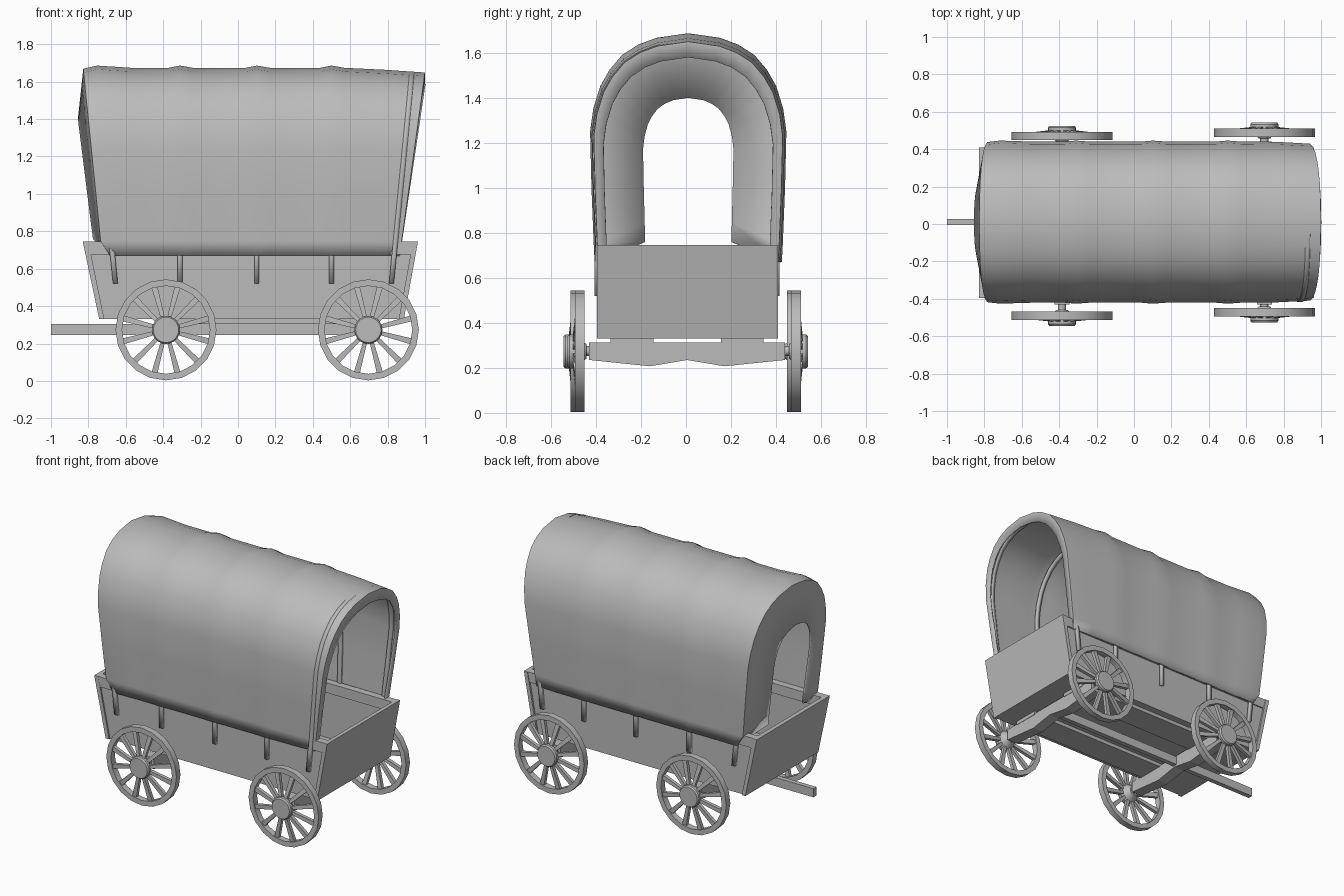
import bpy, bmesh, math
from mathutils import Matrix, Vector

default = bpy.data.objects.get("Cube")
if default:
    bpy.data.objects.remove(default)

grey = bpy.data.materials.new("plain grey")
grey.use_nodes = True
GREY = (0.5, 0.5, 0.5, 1)
grey.diffuse_color = GREY
grey.node_tree.nodes["Principled BSDF"].inputs["Base Color"].default_value = GREY


def add(name, mesh, smooth=False):
    """Link a mesh as a named object with the shared material."""
    obj = bpy.data.objects.new(name, mesh)
    bpy.context.scene.collection.objects.link(obj)
    if not mesh.materials:
        mesh.materials.append(grey)
    if smooth:
        bpy.ops.object.select_all(action='DESELECT')
        obj.select_set(True)
        bpy.context.view_layer.objects.active = obj
        bpy.ops.object.shade_smooth_by_angle(angle=math.radians(32))
    return obj


def prism(name, outline, lo, hi, axis='y'):
    """Extrude an outline: (x, z) along y, or (y, z) along x."""
    bm = bmesh.new()
    place = (lambda a, b, d: (a, d, b)) if axis == 'y' else (lambda a, b, d: (d, a, b))
    face = bm.faces.new([bm.verts.new(place(a, b, lo)) for a, b in outline])
    ext = bmesh.ops.extrude_face_region(bm, geom=[face])
    shift = Vector(place(0, 0, hi - lo))
    for v in ext["geom"]:
        if isinstance(v, bmesh.types.BMVert):
            v.co += shift
    bmesh.ops.recalc_face_normals(bm, faces=bm.faces)
    mesh = bpy.data.meshes.new(name)
    bm.to_mesh(mesh)
    bm.free()
    return add(name, mesh)


def box(name, x, y, z):
    return prism(name, [(x[0], z[0]), (x[1], z[0]), (x[1], z[1]), (x[0], z[1])], *y)


def sheet(name, rows, thickness):
    """Skin rows of points and give the surface thickness."""
    n = len(rows[0])
    faces = [(r * n + i, r * n + i + 1, (r + 1) * n + i + 1, (r + 1) * n + i)
             for r in range(len(rows) - 1) for i in range(n - 1)]
    mesh = bpy.data.meshes.new(name)
    mesh.from_pydata([p for row in rows for p in row], [], faces)
    obj = add(name, mesh, True)
    mod = obj.modifiers.new("thickness", 'SOLIDIFY')
    mod.thickness = thickness
    mod.offset = 0
    return obj


def lathe(bm, profile, steps=20):
    """Spin a closed (radius, y) profile around the y axis."""
    verts = [bm.verts.new((r, y, 0)) for r, y in profile]
    edges = [bm.edges.new((verts[i - 1], verts[i])) for i in range(len(verts))]
    bmesh.ops.spin(bm, geom=verts + edges, cent=(0, 0, 0), axis=(0, 1, 0),
                   angle=math.tau, steps=steps, use_duplicate=False)
    bmesh.ops.remove_doubles(bm, verts=bm.verts, dist=0.0005)


# Canvas cover: arches lofted along the wagon
BASE, MID = 0.67, 0.01
half = [(0.41, 0.67), (0.414, 0.75), (0.424, 1.0), (0.43, 1.25), (0.416, 1.35),
        (0.385, 1.45), (0.345, 1.52), (0.29, 1.585), (0.22, 1.63), (0.14, 1.66)]
arch = [(-y, z) for y, z in half] + [(0, 1.68)] + half[::-1]


def front_edge(z):
    return -0.68 if z < 0.7 else -0.73 - 0.1 * (z - 0.75)


def rear_edge(z):
    return 0.86 + 0.134 * (z - BASE)


def arch_row(x_at, sy, sz):
    return [(x_at(z), MID + y * sy, BASE + (z - BASE) * sz) for y, z in arch]


def toward(edge, x, t):
    return lambda z: edge(z) * (1 - t) + x * t


# Front panel closes in to a smaller arched opening
opening = []
for y, z in arch:
    zo = 0.76 + 0.64 * ((z - BASE) / 1.01) ** 0.8
    opening.append((-0.77 - 0.125 * (zo - 0.76), MID + y * 0.47, zo))
rows = [opening]
for t, s in ((0, 0.985), (0.15, 1), (0.55, 0.988)):
    rows.append(arch_row(toward(front_edge, -0.36, t), s, s))
for ridge in (-0.31, 0.1, 0.5):
    for dx, s in ((-0.06, 0.988), (0, 1), (0.07, 0.988)):
        rows.append(arch_row(lambda z, x=ridge + dx: x, s, s))
rows.append(arch_row(toward(rear_edge, 0.57, 0.5), 0.985, 0.978))
rows.append(arch_row(rear_edge, 0.965, 0.965))
rows.append(arch_row(rear_edge, 0.875, 0.9))      # turned-in rear hem
sheet("canvas_cover", rows, 0.012)

# Wooden hoops whose feet show on the side walls
foot = [(0.402, 0.52), (0.402, 0.66)]
bow = foot + [(y * 0.96, BASE + (z - BASE) * 0.965) for y, z in half[1:]]
bow = [(-y, z) for y, z in bow] + [(0, 1.642)] + [(y, z) for y, z in bow[::-1]]
hoops = ((-0.655, -0.77), (-0.31, -0.31), (0.1, 0.1), (0.5, 0.5), (0.82, 0.93))
for i, (low, high) in enumerate(hoops):
    strip = []
    for y, z in bow:
        x = low + (high - low) * (z - 0.52) / 1.12
        strip.append([(x - 0.013, 0.005 + y, z), (x + 0.013, 0.005 + y, z)])
    sheet(f"hoop_{i + 1}", strip, 0.018)

# Wagon box: slanted end boards, side walls, top rails and floor
TOP, LOW = 0.745, 0.33
prism("front_board", [(-0.83, TOP), (-0.80, TOP), (-0.715, LOW), (-0.742, LOW)], -0.395, 0.408)
prism("rear_board", [(0.962, TOP), (0.935, TOP), (0.86, LOW), (0.887, LOW)], -0.395, 0.408)
for side, s in (("right", -1), ("left", 1)):
    span = lambda a, b: sorted((0.005 + s * a, 0.005 + s * b))
    prism(f"{side}_wall", [(-0.81, TOP), (0.945, TOP), (0.87, LOW), (-0.725, LOW)],
          *span(0.365, 0.39))
    prism(f"{side}_rail", [(-0.815, TOP), (0.95, TOP), (0.937, 0.675), (-0.8, 0.675)],
          *span(0.35, 0.399))
    box(f"{side}_runner", (-0.43, 0.74), span(0.15, 0.34), (0.305, 0.335))
box("floor", (-0.725, 0.87), (-0.37, 0.38), (0.33, 0.355))

# Draw pole
box("pole", (-1.0, 0.72), (-0.005, 0.028), (0.245, 0.305))

# One wheel mesh, its outer side facing -y
bm = bmesh.new()
lathe(bm, [(0.235, -0.022), (0.27, -0.022), (0.27, 0.022), (0.235, 0.022)])
lathe(bm, [(0.0, -0.055), (0.068, -0.055), (0.075, -0.045), (0.075, -0.022),
           (0.055, 0.0), (0.032, 0.03), (0.0, 0.03)])
for i in range(12):
    spoke = bmesh.ops.create_cube(bm, size=1)["verts"]
    turn = Matrix.Rotation(math.tau * (i + 0.5) / 12, 3, 'Y')
    for v in spoke:
        outer = v.co.x > 0
        v.co = turn @ Vector((0.242 if outer else 0.04,
                              v.co.y * 0.024 - (0 if outer else 0.022),
                              v.co.z * (0.032 if outer else 0.02)))
bmesh.ops.recalc_face_normals(bm, faces=bm.faces)
wheel = bpy.data.meshes.new("wheel")
bm.to_mesh(wheel)
bm.free()

# Axles with wheels at both ends
bm = bmesh.new()
lathe(bm, [(0.0, -0.47), (0.022, -0.47), (0.022, 0.47), (0.0, 0.47)], 12)
bmesh.ops.recalc_face_normals(bm, faces=bm.faces)
spindle = bpy.data.meshes.new("spindle")
bm.to_mesh(spindle)
bm.free()
beam = [(-0.43, 0.312), (-0.43, 0.235), (-0.16, 0.207), (0.005, 0.235),
        (0.17, 0.207), (0.44, 0.235), (0.44, 0.312)]
for end, x, shift in (("front", -0.385, -0.01), ("rear", 0.697, 0.008)):
    prism(f"{end}_axle", beam, x - 0.04, x + 0.04, 'x')
    add(f"{end}_spindle", spindle, True).location = (x, shift, 0.275)
    for side, s in (("right", -1), ("left", 1)):
        obj = add(f"{end}_{side}_wheel", wheel, True)
        obj.location = (x, shift + s * 0.48, 0.273)
        obj.rotation_euler.z = math.pi if s > 0 else 0
